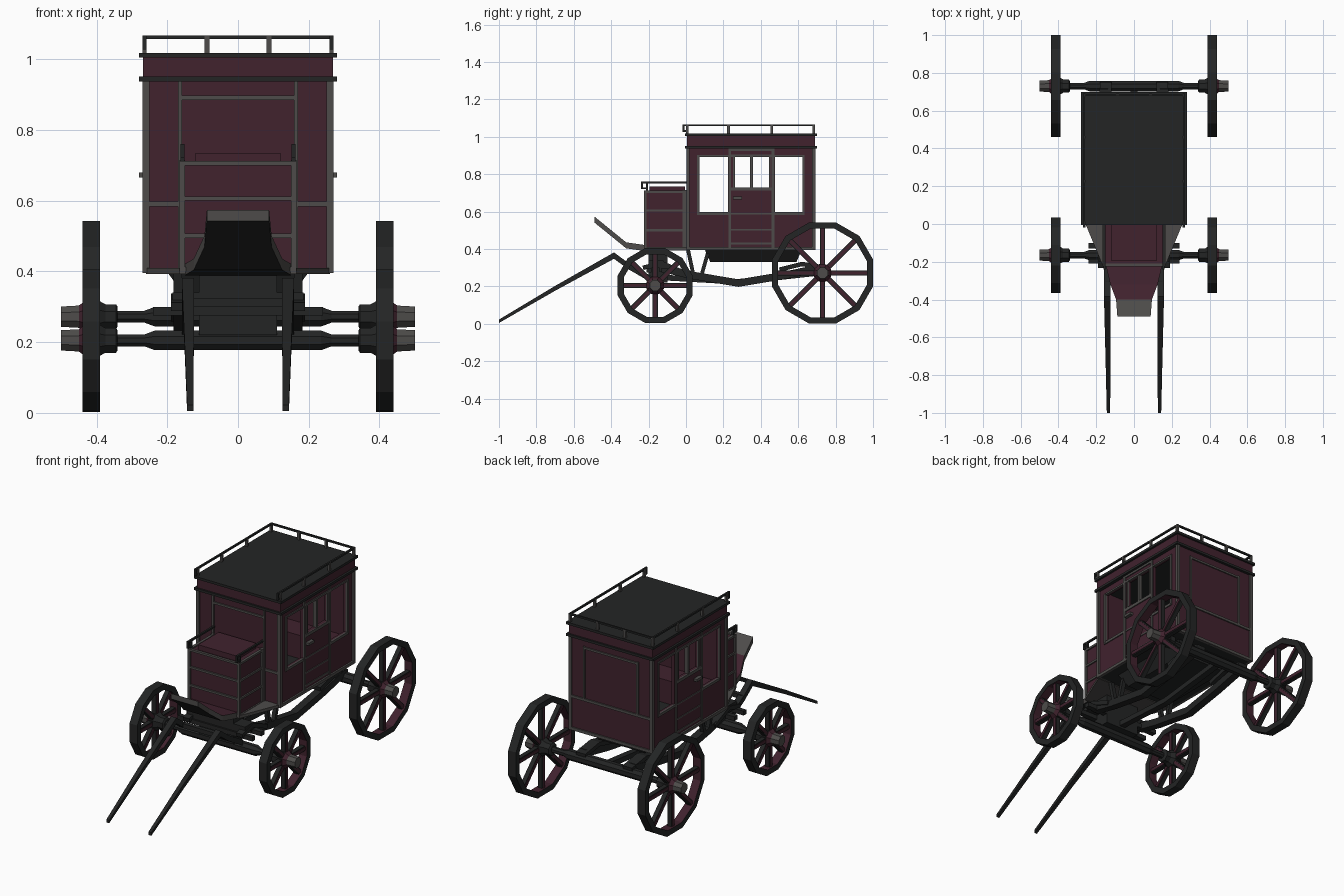
import bpy, bmesh, math
from mathutils import Vector


def colour(name, rgb):
    m = bpy.data.materials.new(name)
    m.diffuse_color = (*rgb, 1)
    return m


MAROON = colour("maroon panels", (0.052, 0.016, 0.027))
GREY = colour("grey trim", (0.075, 0.071, 0.068))
DARK = colour("black iron", (0.017, 0.018, 0.018))


def finish(name, bm, mats, rule=None):
    bmesh.ops.recalc_face_normals(bm, faces=bm.faces)
    bm.normal_update()
    if rule:
        for f in bm.faces:
            f.material_index = rule(f)
    me = bpy.data.meshes.new(name)
    bm.to_mesh(me)
    bm.free()
    for m in mats:
        me.materials.append(m)
    ob = bpy.data.objects.new(name, me)
    bpy.context.collection.objects.link(ob)
    return ob


def skin(bm, rings, closed=False):
    vs = [[bm.verts.new(p) for p in r] for r in rings]
    n = len(vs[0])
    for a, b in zip(vs, vs[1:] + (vs[:1] if closed else [])):
        for i in range(n):
            bm.faces.new((a[i], a[(i + 1) % n], b[(i + 1) % n], b[i]))
    if not closed:
        bm.faces.new(vs[0])
        bm.faces.new(vs[-1])


def loft(name, mats, rings, mirror=False, closed=False, rule=None):
    bm = bmesh.new()
    skin(bm, rings, closed)
    if mirror:
        skin(bm, [[(-p[0], p[1], p[2]) for p in r] for r in rings], closed)
    return finish(name, bm, mats, rule)


def rect(x0, x1, y0, y1, z):
    return [(x0, y0, z), (x1, y0, z), (x1, y1, z), (x0, y1, z)]


def boxes(name, mat, items, mirror=False):
    """Each item is x0, x1, y0, y1, z0, z1."""
    bm = bmesh.new()
    for x0, x1, y0, y1, z0, z1 in items:
        for s in ((1, -1) if mirror else (1,)):
            skin(bm, [rect(s * x0, s * x1, y0, y1, z0), rect(s * x0, s * x1, y0, y1, z1)])
    return finish(name, bm, [mat])


def bar(name, mat, path, half_w, half_t, mirror=True):
    """Rectangular bar following (x, y, z) points that run along y."""
    rings = []
    for i, p in enumerate(path):
        a, b = Vector(path[max(i - 1, 0)]), Vector(path[min(i + 1, len(path) - 1)])
        t = (b - a).normalized()
        u = Vector((0, -t.z, t.y)).normalized() * half_t
        w = Vector((half_w, 0, 0))
        p = Vector(p)
        rings.append([p - w - u, p + w - u, p + w + u, p - w + u])
    return loft(name, [mat], rings, mirror)


def turned(name, mats, y, z, stations, mirror=True, n=8, rule=None):
    """Turned shape along x from (x, radius) stations."""
    rings = [[(x, y + r * math.cos(math.tau * (k + .5) / n), z + r * math.sin(math.tau * (k + .5) / n))
              for k in range(n)] for x, r in stations]
    return loft(name, mats, rings, mirror, rule=rule)


# cabin walls, with open windows
boxes("cabin_side_walls", MAROON, [
    (.24, .26, .01, .685, .40, .595), (.24, .26, .01, .685, .895, .945),
    (.24, .26, .01, .07, .595, .895), (.24, .26, .625, .685, .595, .895),
    (.24, .26, .225, .26, .595, .895), (.24, .26, .445, .475, .595, .895),
    (.24, .26, .26, .445, .595, .73)], True)
boxes("cabin_front_wall", MAROON, [(-.26, .26, .01, .03, .40, .945)])
boxes("cabin_back_wall", MAROON, [(-.26, .26, .665, .685, .40, .945)])
boxes("cabin_floor", DARK, [(-.255, .255, .012, .683, .395, .415)])
boxes("cabin_benches", MAROON, [(-.24, .24, .03, .17, .415, .55), (-.24, .24, .53, .665, .415, .55)])

# roof band, mouldings and roof
boxes("roof_band", MAROON, [(-.268, .268, .005, .69, .945, 1.01)])
boxes("roof_mouldings", DARK, [(-.28, .28, -.005, .70, .937, .951), (-.28, .28, -.005, .70, 1.004, 1.018)])

# grey trim on the sides
boxes("side_trim", GREY, [
    (.255, .27, .002, .02, .395, .94), (.255, .27, .675, .692, .395, .94),
    (.255, .27, .01, .685, .395, .412), (.255, .267, .06, .072, .59, .90),
    (.255, .267, .622, .634, .59, .90), (.255, .267, .226, .24, .41, .94),
    (.255, .267, .458, .472, .41, .94), (.255, .266, .06, .24, .583, .598),
    (.255, .266, .46, .634, .583, .598), (.255, .266, .06, .24, .892, .902),
    (.255, .266, .46, .634, .892, .902), (.255, .266, .24, .46, .925, .937)], True)
boxes("door_trim", GREY, [
    (.255, .266, .24, .46, .712, .73), (.255, .266, .24, .46, .893, .905),
    (.255, .264, .24, .46, .585, .593), (.255, .264, .24, .46, .50, .508),
    (.255, .264, .24, .46, .425, .435), (.255, .265, .252, .262, .72, .90),
    (.255, .265, .443, .453, .72, .90), (.242, .264, .343, .358, .73, .895),
    (.255, .28, .25, .30, .665, .68)], True)

# grey trim on the front and back walls
boxes("front_wall_trim", GREY, [
    (.25, .27, .002, .02, .395, .94), (.158, .17, .002, .02, .40, .94),
    (.16, .27, .003, .02, .583, .598), (.16, .27, .003, .02, .395, .41),
    (0, .16, .003, .02, .885, .897)], True)
boxes("back_wall_trim", GREY, [
    (.25, .27, .675, .692, .395, .94), (.165, .177, .675, .692, .59, .90),
    (0, .27, .675, .692, .583, .598), (0, .17, .675, .692, .885, .897),
    (0, .27, .675, .692, .395, .412)], True)

# roof rail on both sides and the back
posts = [(.258, .27, y, y + .014, 1.015, 1.065) for y in (.0, .22, .452, .676)]
boxes("roof_rail_posts", GREY, posts + [(.08, .095, .677, .69, 1.015, 1.065)], True)
boxes("roof_rails", DARK, [(.259, .269, -.015, .69, 1.057, 1.067), (.258, .27, -.018, -.008, 1.03, 1.067),
                           (.258, .27, -.018, .005, 1.027, 1.037), (0, .269, .679, .689, 1.057, 1.067)], True)

# driver's boot with bench and rail
boxes("driver_boot", MAROON, [(-.158, .158, -.215, .01, .40, .705)])
boxes("driver_boot_trim", GREY,
      [(0, .166, -.225, -.21, z, z + .012) for z in (.40, .495, .60, .70)]
      + [(.15, .166, -.22, .005, z, z + .012) for z in (.40, .495, .60, .70)]
      + [(.15, .166, -.225, -.21, .40, .71), (.15, .166, -.018, .005, .40, .715)], True)
boxes("driver_seat", MAROON, [(-.12, .12, -.195, -.005, .70, .735)])
boxes("driver_seat_rails", DARK, [
    (.151, .162, -.24, .005, .75, .76), (.151, .162, -.24, -.23, .725, .76),
    (.151, .162, -.24, -.21, .72, .73), (.151, .162, -.215, -.203, .705, .755)], True)
loft("boot_flared_base", [GREY], [
    [(-.165, -.222, z), (.165, -.222, z), (.26, .008, z), (-.26, .008, z)] for z in (.393, .41)])


# footboard: maroon upper face, grey edges and tip, black underside
def foot_rule(f):
    if f.normal.z < -.4:
        return 2
    return 0 if f.normal.z > .4 and f.calc_center_median().y > -.4 else 1


foot = [(-.215, .415, .15), (-.32, .43, .125), (-.40, .495, .095), (-.49, .568, .088)]
loft("footboard", [MAROON, GREY, DARK], [
    [(-w, y, z - .026), (w, y, z - .026), (w, y, z + .006), (-w, y, z + .006)] for y, z, w in foot],
    rule=foot_rule)

# belly under the cabin
loft("belly", [DARK], [rect(-.15, .15, .13, .59, .33), rect(-.2, .2, .10, .62, .398)])

# suspension straps and hangers
bar("suspension_straps", DARK, [(.16, -.14, .30), (.16, .02, .262), (.16, .28, .218),
                                (.16, .52, .258), (.16, .72, .30)], .022, .02)
bar("front_hangers", DARK, [(.17, .01, .40), (.17, .04, .26)], .012, .01)
bar("middle_hangers", DARK, [(.17, .12, .39), (.17, .08, .25)], .012, .01)
bar("rear_springs", DARK, [(.15, .50, .29), (.15, .62, .32), (.15, .75, .30)], .03, .012)
bar("front_springs", DARK, [(.17, -.23, .30), (.17, -.13, .325), (.17, .0, .27)], .02, .012)
bar("centre_reach", DARK, [(0, -.16, .25), (0, .28, .225), (0, .73, .275)], .018, .015, False)

# front turntable and bolsters
boxes("front_bolsters", DARK, [(-.24, .24, -.21, -.185, .275, .30), (-.24, .24, -.13, -.10, .275, .30),
                               (-.185, .185, -.20, -.12, .30, .34), (-.11, .11, -.20, -.10, .22, .395)])

# shafts with cross bar
for x in (1, -1):
    path = [(-1, .014, .135, .009), (-.7, .19, .138, .013), (-.385, .365, .142, .017),
            (-.31, .31, .142, .017), (-.18, .235, .142, .017)]
    loft("left_shaft" if x < 0 else "right_shaft", [DARK], [
        [(x * (w - r), y, z - r), (x * (w + r), y, z - r), (x * (w + r), y, z + r), (x * (w - r), y, z + r)]
        for y, z, w, r in path])
boxes("shaft_cross_bar", DARK, [(-.15, .15, -.325, -.30, .30, .325)])


# wheels, hubs and axles
def wheel(name, cy, cz, radius, n=12):
    outer, inner = radius / math.cos(math.pi / n), radius / math.cos(math.pi / n) - .034
    rings = []
    for k in range(n):
        a = math.tau * (k + .5) / n
        c, s = math.cos(a), math.sin(a)
        rings.append([(x, cy + r * c, cz + r * s) for x, r in
                      ((.39, outer), (.44, outer), (.44, inner), (.39, inner))])

    def inward(f):
        d = f.calc_center_median() - Vector((0, cy, cz))
        d.x = 0
        return 1 if f.normal.dot(d) < -.05 else 0
    loft(name + "_wheel_rims", [DARK, MAROON], rings, True, True, inward)

    # black spokes, each with a narrow maroon plate on both faces
    for part, mat, hw, x0, x1 in (("spokes", DARK, .014, .402, .428),
                                  ("spoke_plates", MAROON, .008, .399, .431)):
        bm = bmesh.new()
        for k in range(8):
            a = math.tau * k / 8
            c, s = math.cos(a), math.sin(a)
            for side in (1, -1):
                skin(bm, [[(side * x, cy + r * c - w * s, cz + r * s + w * c)
                           for x, w in ((x0, -hw), (x1, -hw), (x1, hw), (x0, hw))]
                          for r in (.03, inner + .006)])
        finish(name + "_" + part, bm, [mat])

    def hub_rule(f):
        x = abs(f.calc_center_median().x)
        return 1 if x > .452 else (0 if x > .415 else 2)
    turned(name + "_hubs", [MAROON, GREY, DARK], cy, cz,
           [(.34, .03), (.345, .038), (.375, .038), (.395, .05), (.43, .05), (.45, .034), (.50, .031)],
           rule=hub_rule)
    turned(name + "_axle", [DARK], cy, cz, [(-.35, .018), (-.265, .018), (-.235, .03), (.235, .03),
                                            (.265, .018), (.35, .018)], False)


wheel("front", -.165, .205, .20)
wheel("rear", .73, .272, .27)
